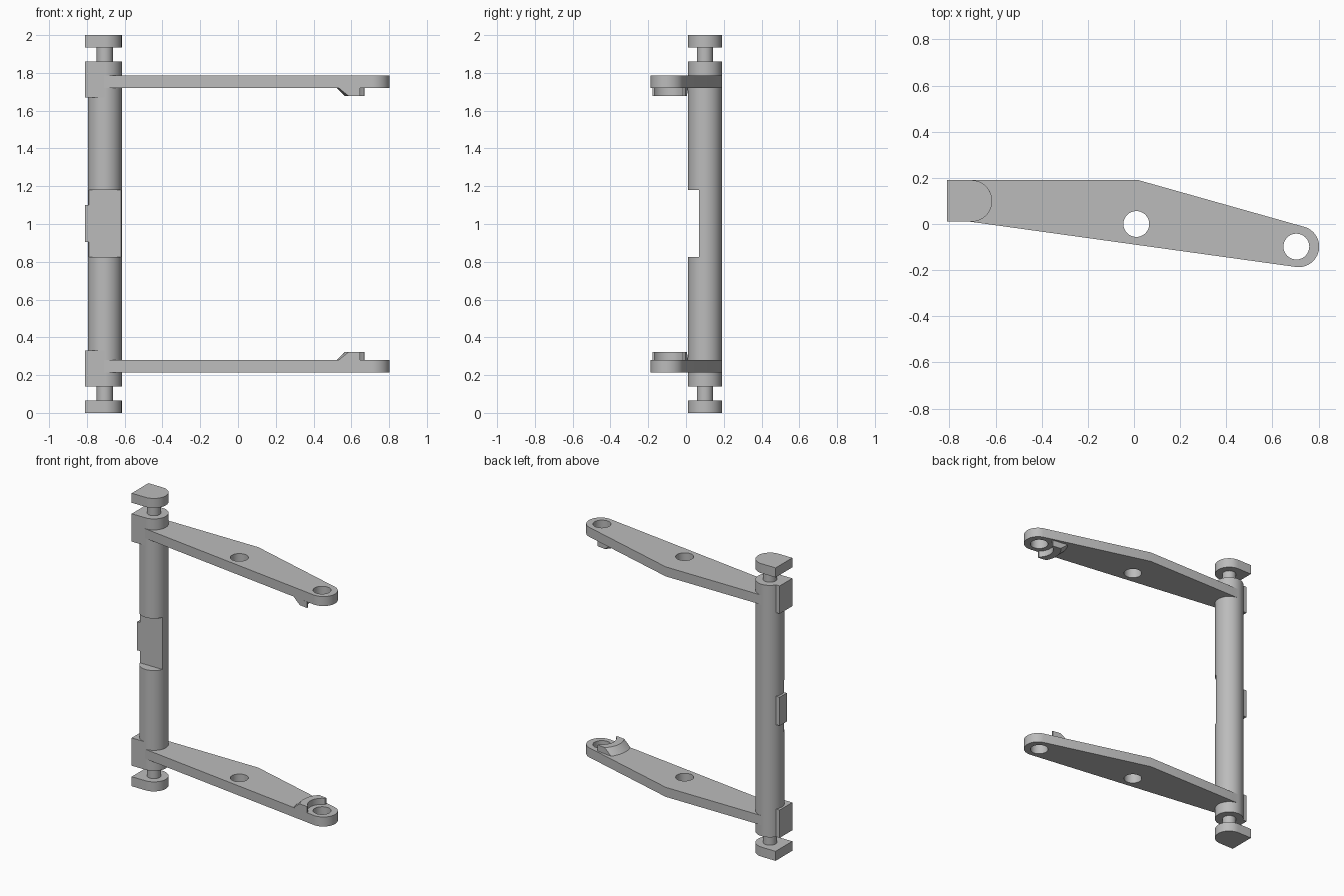
import bpy
import bmesh
from math import radians, cos, sin
from mathutils import Vector

cube = bpy.data.objects.get("Cube")
if cube:
    bpy.data.objects.remove(cube, do_unlink=True)

grey = bpy.data.materials.new("plain_grey")
grey.use_nodes = True
colour = (0.5, 0.5, 0.5, 1)
grey.diffuse_color = colour
grey.node_tree.nodes["Principled BSDF"].inputs["Base Color"].default_value = colour


def arc(centre, r, start, end, steps=24):
    """Points on an arc, angles in degrees."""
    angles = [radians(start + (end - start) * i / steps) for i in range(steps + 1)]
    return [(centre[0] + r * cos(a), centre[1] + r * sin(a)) for a in angles]


def circle(centre, r):
    return arc(centre, r, 0, 360, 64)[:-1]


def loft(name, lower, upper, z0, z1):
    """Solid between two outlines of equal length."""
    bm = bmesh.new()
    a = [bm.verts.new((x, y, z0)) for x, y in lower]
    b = [bm.verts.new((x, y, z1)) for x, y in upper]
    bm.faces.new(a)
    bm.faces.new(b)
    for i in range(len(a)):
        j = (i + 1) % len(a)
        bm.faces.new((a[i], a[j], b[j], b[i]))
    bmesh.ops.recalc_face_normals(bm, faces=bm.faces)
    mesh = bpy.data.meshes.new(name)
    bm.to_mesh(mesh)
    bm.free()
    mesh.materials.append(grey)
    obj = bpy.data.objects.new(name, mesh)
    bpy.context.collection.objects.link(obj)
    return obj


def prism(name, outline, z0, z1):
    return loft(name, outline, outline, z0, z1)


def box(name, x0, x1, y0, y1, z0, z1):
    return prism(name, [(x0, y0), (x1, y0), (x1, y1), (x0, y1)], z0, z1)


def activate(obj):
    bpy.ops.object.select_all(action="DESELECT")
    obj.select_set(True)
    bpy.context.view_layer.objects.active = obj


def carve(obj, cutter, operation="DIFFERENCE"):
    """Apply a boolean and discard the cutter."""
    cutter.hide_render = True
    mod = obj.modifiers.new("cut", "BOOLEAN")
    mod.object, mod.operation, mod.solver = cutter, operation, "EXACT"
    activate(obj)
    bpy.ops.object.modifier_apply(modifier=mod.name)
    bpy.data.objects.remove(cutter, do_unlink=True)


def smooth(obj):
    activate(obj)
    bpy.ops.object.shade_smooth_by_angle(angle=radians(30))


post = (-0.705, 0.10)
R = 0.09
tip = (0.714, -0.098)
tip_hole = Vector((0.704, -0.098))
tilt = radians(-8.1)
along = Vector((cos(tilt), sin(tilt)))
across = Vector((-sin(tilt), cos(tilt)))

# Post with a flat recess and a small tab in the middle
column = prism("column", circle(post, R), 0.14, 1.86)
carve(column, box("recess_cutter", -0.9, -0.5, -0.1, 0.07, 0.825, 1.18))
smooth(column)
box("middle_tab", -0.81, post[0], 0.07, 0.146, 0.905, 1.10)

# Shared outlines
cap_outline = [(-0.81, 0.01)] + arc(post, R, -90, 90) + [(-0.81, 0.19)]
arm_outline = ([(post[0], 0.19), (post[0] - 0.0127, 0.011)]
               + arc(tip, 0.089, -98, 74) + [(0.02, 0.19)])

# The two ends mirror each other about mid height
for label, s in (("lower", -1), ("upper", 1)):
    def h(z):
        return 1 + s * (z - 1)

    # D-shaped end cap, neck and corner block
    smooth(prism(label + "_cap", cap_outline, h(1.935), h(2.0)))
    smooth(prism(label + "_neck", circle(post, 0.043), h(1.85), h(1.94)))
    box(label + "_block", -0.81, post[0], 0.01, 0.146, h(1.67), h(1.86))

    # Tapered arm with two holes
    arm = prism(label + "_arm", arm_outline, h(1.72), h(1.785))
    for hole in ((0.01, 0.0), tip_hole):
        carve(arm, prism("hole_cutter", circle(hole, 0.056), h(1.6), h(1.9)))
    smooth(arm)

    # Crescent catch with a conical ramp beside the tip hole
    catch = loft(label + "_catch", circle(tip_hole, 0.182),
                 circle(tip_hole, 0.138), h(1.72), h(1.678))
    corners = [(-0.3, -0.088), (-0.047, -0.088), (-0.047, 0.088), (-0.3, 0.088)]
    bounds = [tip_hole + along * u + across * v for u, v in corners]
    carve(catch, prism("catch_bounds", bounds, h(1.6), h(1.8)), "INTERSECT")
    carve(catch, prism("catch_cutter", circle(tip_hole, 0.09), h(1.6), h(1.8)))
    smooth(catch)
